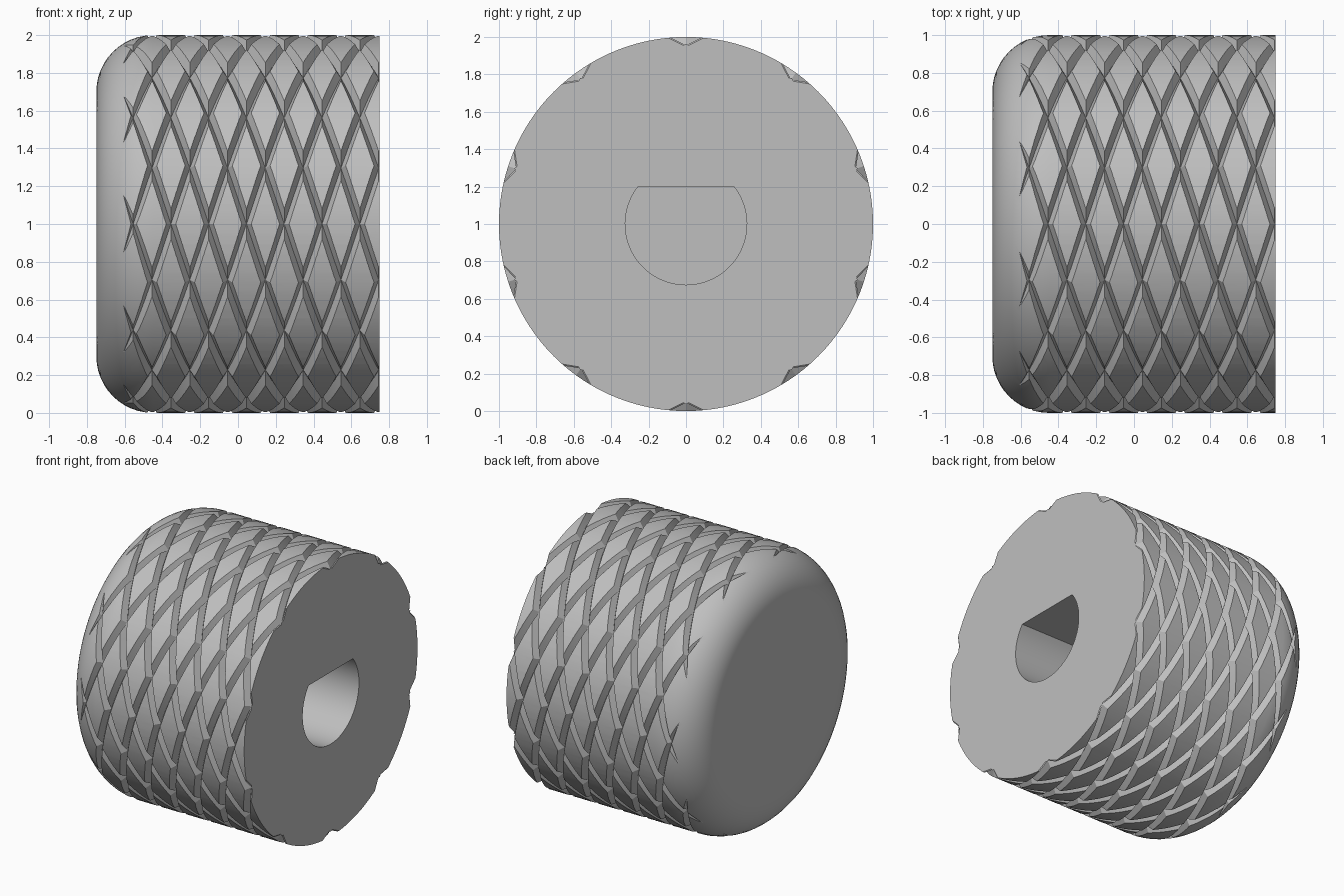
import bpy, bmesh
from math import sin, cos, pi, radians, sqrt
from mathutils import Vector

RADIUS, HALF, FILLET = 1.0, 0.75, 0.3
STEP_X, STEP_A, NODE_X = 0.1, radians(18), 0.745    # knurl lattice
DEPTH, HALF_W, OVER = 0.045, 0.125, 1.5             # groove section

if "Cube" in bpy.data.objects:
    bpy.data.objects.remove(bpy.data.objects["Cube"], do_unlink=True)

grey = bpy.data.materials.new("plain grey")
grey.use_nodes = True
grey.diffuse_color = (0.52, 0.52, 0.52, 1)
grey.node_tree.nodes["Principled BSDF"].inputs["Base Color"].default_value = grey.diffuse_color


def make_object(name, bm):
    bmesh.ops.recalc_face_normals(bm, faces=bm.faces)
    mesh = bpy.data.meshes.new(name)
    bm.to_mesh(mesh)
    bm.free()
    mesh.materials.append(grey)
    obj = bpy.data.objects.new(name, mesh)
    bpy.context.collection.objects.link(obj)
    obj.location.z = RADIUS
    return obj


def lathe_body():
    # Turned knob with one rounded end, axis along x
    bm = bmesh.new()
    profile = [(-HALF, 0)]
    for k in range(13):
        a = pi / 2 * k / 12
        profile.append((-HALF + FILLET * (1 - sin(a)), RADIUS - FILLET * (1 - cos(a))))
    profile[1:] = [(-HALF + FILLET * (1 - cos(pi / 2 * k / 12)),
                    RADIUS - FILLET * (1 - sin(pi / 2 * k / 12))) for k in range(13)]
    profile += [(HALF, RADIUS), (HALF, 0)]
    verts = [bm.verts.new((x, 0, r)) for x, r in profile]
    edges = [bm.edges.new(pair) for pair in zip(verts, verts[1:])]
    bmesh.ops.spin(bm, geom=verts + edges, cent=(0, 0, 0), axis=(1, 0, 0),
                   angle=2 * pi, steps=120, use_merge=True)
    bmesh.ops.remove_doubles(bm, verts=bm.verts, dist=1e-5)
    bmesh.ops.dissolve_limit(bm, angle_limit=radians(0.3), verts=bm.verts, edges=bm.edges)
    return make_object("knurled_knob", bm)


def groove_radius(t):
    e = min(t, 1 - t) / HALF_W
    return RADIUS - DEPTH + DEPTH * min(e, OVER)


def knurl_shell():
    # Oversized shell of crossed helical V grooves, one diamond cell at a time
    bm = bmesh.new()
    edge = HALF_W * OVER
    cuts = [0] + [edge + (1 - 2 * edge) * k / 5 for k in range(6)] + [1]
    last = len(cuts) - 2
    for n in range(-16, 3):
        for m in range(n % 2, 20, 2):
            grid = []
            for s in cuts:
                row = []
                for t in cuts:
                    a = STEP_A * (m + 1 + s + t)
                    r = min(groove_radius(s), groove_radius(t))
                    row.append(bm.verts.new((NODE_X + STEP_X * (n + s - t), r * cos(a), r * sin(a))))
                grid.append(row)
            for i in range(last + 1):
                for j in range(last + 1):
                    a, b = grid[i][j], grid[i + 1][j]
                    c, d = grid[i + 1][j + 1], grid[i][j + 1]
                    if i in (0, last) and j in (0, last):
                        tris = ((a, b, c), (a, c, d)) if i == j else ((a, b, d), (b, c, d))
                        for tri in tris:
                            bm.faces.new(tri)
                    else:
                        bm.faces.new((a, b, c, d))
    bmesh.ops.remove_doubles(bm, verts=bm.verts, dist=1e-4)
    # Close both ends with a cone
    rim = [e for e in bm.edges if e.is_boundary]
    tips = {side: bm.verts.new((side * 1.5, 0, 0)) for side in (-1, 1)}
    for e in rim:
        tip = tips[1 if e.verts[0].co.x > 0 else -1]
        bm.faces.new((e.verts[0], e.verts[1], tip))
    return make_object("knurl_cutter", bm)


def shaft_cutter():
    # D-shaped blind hole
    bm = bmesh.new()
    r, flat, floor = 0.325, 0.2, -0.25
    start = pi - math_asin(flat / r)
    sweep = pi + 2 * math_asin(flat / r)
    ring = []
    for k in range(49):
        a = start + sweep * k / 48
        ring.append(bm.verts.new((floor, r * cos(a), r * sin(a))))
    face = bm.faces.new(ring)
    new = bmesh.ops.extrude_face_region(bm, geom=[face])["geom"]
    bmesh.ops.translate(bm, vec=Vector((1.2, 0, 0)),
                        verts=[g for g in new if isinstance(g, bmesh.types.BMVert)])
    return make_object("shaft_cutter", bm)


def math_asin(v):
    from math import atan2
    return atan2(v, sqrt(1 - v * v))


def apply_boolean(obj, cutter, operation):
    cutter.hide_render = True
    mod = obj.modifiers.new(operation.lower(), 'BOOLEAN')
    mod.operation, mod.solver, mod.object = operation, 'EXACT', cutter
    bpy.context.view_layer.objects.active = obj
    bpy.ops.object.modifier_apply(modifier=mod.name)
    bpy.data.objects.remove(cutter, do_unlink=True)


knob = lathe_body()
apply_boolean(knob, knurl_shell(), 'INTERSECT')
apply_boolean(knob, shaft_cutter(), 'DIFFERENCE')

bpy.ops.object.select_all(action='DESELECT')
knob.select_set(True)
bpy.context.view_layer.objects.active = knob
bpy.ops.object.shade_smooth_by_angle(angle=radians(25))
